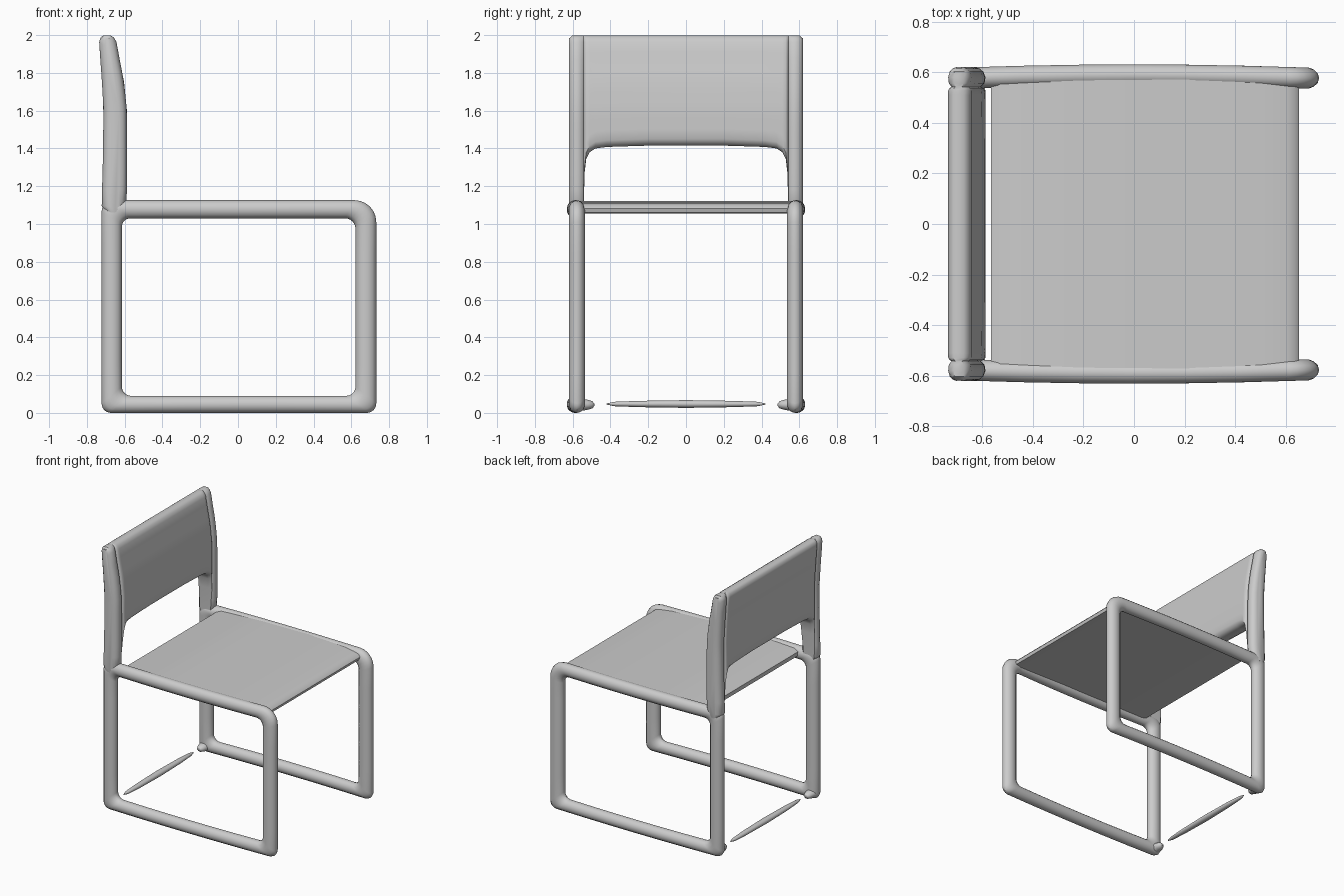
import bpy, bmesh, math
from mathutils import Vector

if "Cube" in bpy.data.objects:
    bpy.data.objects.remove(bpy.data.objects["Cube"])


def loft(name, rings, closed=False):
    """Skin a list of equal-length rings; cap the ends unless the loft is closed."""
    bm = bmesh.new()
    vr = [[bm.verts.new(p) for p in r] for r in rings]
    n = len(vr[0])
    for i in range(len(vr) if closed else len(vr) - 1):
        a, b = vr[i], vr[(i + 1) % len(vr)]
        for j in range(n):
            k = (j + 1) % n
            bm.faces.new((a[j], a[k], b[k], b[j]))
    if not closed:
        bm.faces.new(vr[0])
        bm.faces.new(vr[-1])
    bmesh.ops.recalc_face_normals(bm, faces=bm.faces)
    me = bpy.data.meshes.new(name)
    bm.to_mesh(me)
    bm.free()
    ob = bpy.data.objects.new(name, me)
    bpy.context.collection.objects.link(ob)
    bpy.ops.object.select_all(action='DESELECT')
    ob.select_set(True)
    bpy.context.view_layer.objects.active = ob
    bpy.ops.object.shade_smooth_by_angle(angle=math.radians(40))
    return ob


def lerp_table(t, table):
    """Piecewise-linear lookup of (key, value, value...) rows."""
    if t <= table[0][0]:
        return table[0][1:]
    for a, b in zip(table, table[1:]):
        if t <= b[0]:
            f = (t - a[0]) / (b[0] - a[0])
            return [p + (q - p) * f for p, q in zip(a[1:], b[1:])]
    return table[-1][1:]


def rounded_loop(x0, x1, z0, z1, radii):
    """Rounded rectangle in xz, with extra points along the straight sides."""
    spots = [(x0, z0, 1, 1), (x1, z0, -1, 1), (x1, z1, -1, -1), (x0, z1, 1, -1)]
    arcs = []
    for i, ((x, z, sx, sz), r) in enumerate(zip(spots, radii)):
        c = Vector((x + sx * r, z + sz * r))
        angs = [math.pi + math.pi / 2 * (i + k / 6) for k in range(7)]
        arcs.append([c + r * Vector((math.cos(a), math.sin(a))) for a in angs])
    pts = []
    for i, arc in enumerate(arcs):
        nxt = arcs[(i + 1) % 4][0]
        pts += arc + [arc[-1].lerp(nxt, k / 6) for k in range(1, 6)]
    return pts


SEG = 14
ANGLES = [2 * math.pi * k / SEG for k in range(SEG)]

# Side frames: tube spanning an inner and an outer rounded loop
outer = rounded_loop(-0.722, 0.732, 0.0, 1.126, (0.05, 0.05, 0.115, 0.06))
inner = rounded_loop(-0.615, 0.622, 0.09, 1.03, (0.05, 0.05, 0.055, 0.045))
for side, label in ((-1, "right"), (1, "left")):
    rings = []
    for o, i in zip(outer, inner):
        mid, half = (o + i) / 2, (o - i) / 2
        bow = 0.012 * max(0, 1 - (mid.x / 0.65) ** 2)
        y = side * (0.577 + bow)
        rings.append([(mid.x + half.x * math.cos(a), y + 0.043 * math.sin(a),
                       mid.y + half.y * math.cos(a)) for a in ANGLES])
    loft(label + "_side_frame", rings, closed=True)

# Backrest with upper posts: xz sections swept across y over an arched opening
PROFILE = [(1.03, -0.72, -0.605), (1.12, -0.722, -0.588), (1.3, -0.716, -0.587),
           (1.6, -0.712, -0.588), (1.75, -0.72, -0.603), (1.9, -0.731, -0.632),
           (2.0, -0.737, -0.65)]
# half-width, bottom height, depth scale
SECTIONS = [(0.620, 1.06, 0.35), (0.614, 1.06, 0.65), (0.602, 1.06, 0.87),
            (0.580, 1.06, 1.0), (0.556, 1.06, 0.94), (0.542, 1.06, 0.7),
            (0.537, 1.27, 0.9), (0.528, 1.345, 1.0), (0.51, 1.38, 1.0),
            (0.48, 1.40, 1.0), (0.42, 1.408, 1.0), (0.2, 1.415, 1.0)]


def back_section(y, bottom, depth):
    top = 1.998 if abs(y) < 0.61 else 1.985
    back, front = [], []
    zs = [(bottom, 0.45), (bottom + 0.012, 0.8), (bottom + 0.035, 1.0)]
    zs += [(bottom + 0.035 + (top - bottom - 0.07) * k / 10, 1.0) for k in range(1, 11)]
    zs += [(top - 0.012, 0.82), (top, 0.45)]
    for z, s in zs:
        xb, xf = lerp_table(z, PROFILE)
        c, h = (xb + xf) / 2, (xf - xb) / 2 * s
        # only the post below the panel is rounded fully; the panel edge stays fuller
        back.append((c - h * depth, y, z))
        front.append((c + h * depth, y, z))
    return back + front[::-1]


rows = [(-y, b, d) for y, b, d in SECTIONS] + [(y, b, d) for y, b, d in reversed(SECTIONS)]
loft("backrest", [back_section(*r) for r in rows])

# Seat: thin sling with soft front and back edges
SEAT_TOP = [(-0.565, 1.098), (-0.53, 1.112), (-0.2, 1.12), (0.2, 1.122),
            (0.5, 1.116), (0.6, 1.108), (0.635, 1.1), (0.652, 1.082)]
SEAT_LOW = [(0.645, 1.06), (0.6, 1.055), (0.2, 1.065), (-0.2, 1.065),
            (-0.53, 1.06), (-0.565, 1.068)]
loft("seat", [[(x, y, z) for x, z in SEAT_TOP + SEAT_LOW] for y in (-0.585, 0, 0.585)])


# Rear floor stretcher: tapered spindle with stubs on the posts
def spindle(name, stations, x, z):
    loft(name, [[(x + rx * math.cos(a), y, z + rz * math.sin(a)) for a in ANGLES]
                for y, rx, rz in stations])


HALF = [(0.42, 0.003, 0.003), (0.38, 0.014, 0.012), (0.25, 0.022, 0.017)]
spindle("rear_stretcher", [(-y, a, b) for y, a, b in HALF] + [(0, 0.026, 0.021)]
        + HALF[::-1], -0.67, 0.047)
for s, label in ((-1, "right"), (1, "left")):
    spindle(label + "_stretcher_stub",
            [(s * 0.57, 0.045, 0.036), (s * 0.52, 0.034, 0.027),
             (s * 0.497, 0.024, 0.02), (s * 0.485, 0.008, 0.007)], -0.67, 0.043)
